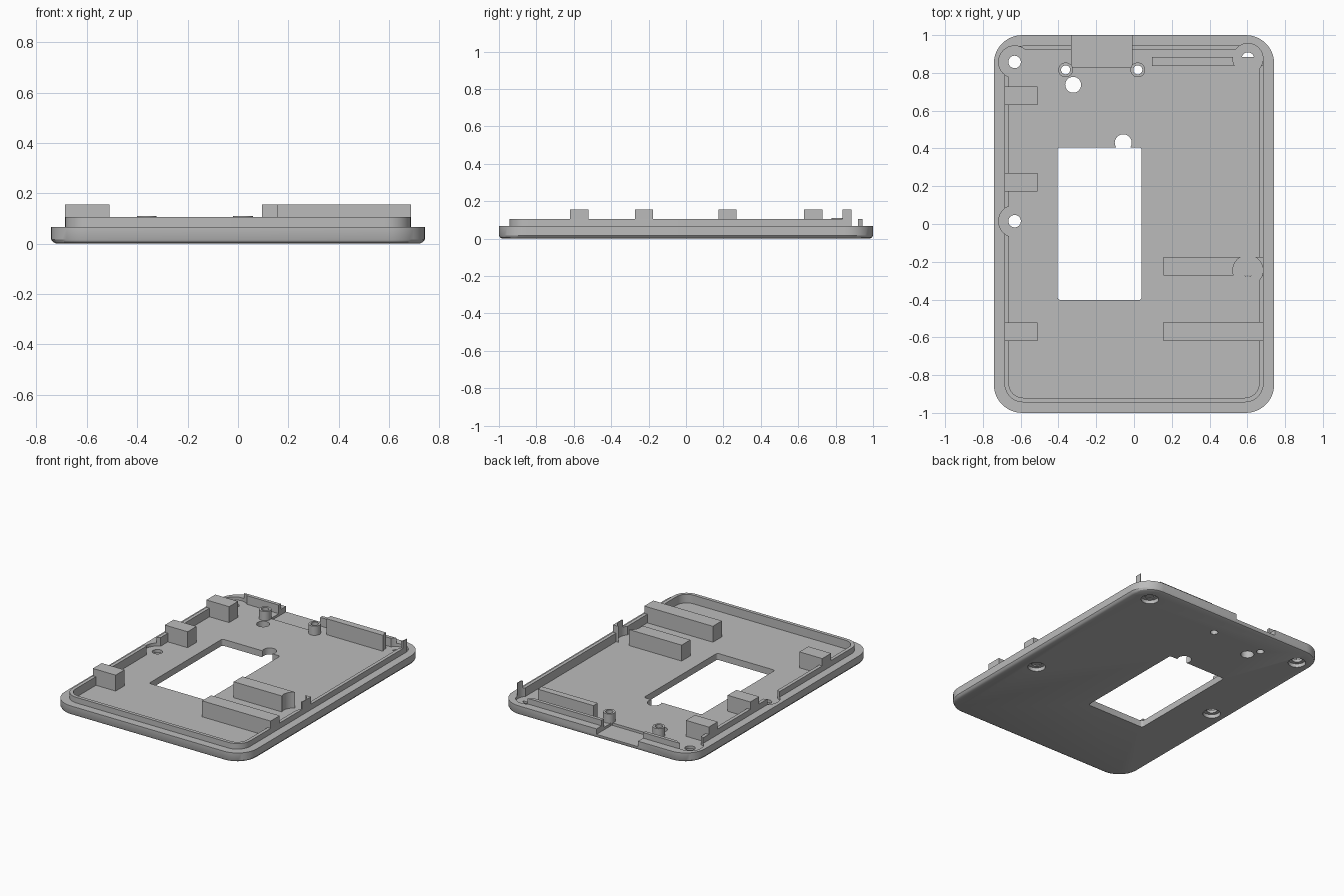
import bpy, bmesh, math

if "Cube" in bpy.data.objects:
    bpy.data.objects.remove(bpy.data.objects["Cube"])

FLOOR, RIM, LIP, TOP = 0.045, 0.066, 0.105, 0.156
grey = bpy.data.materials.new("plain grey")
grey.diffuse_color = (0.5, 0.5, 0.5, 1)
grey.use_nodes = True
grey.node_tree.nodes["Principled BSDF"].inputs["Base Color"].default_value = grey.diffuse_color


def rounded(hx, hy, r, n=10):
    """Outline of a rounded rectangle centred on the origin."""
    pts = []
    for k, (sx, sy) in enumerate([(1, 1), (-1, 1), (-1, -1), (1, -1)]):
        for i in range(n + 1):
            a = math.pi / 2 * (k + i / n)
            pts.append((sx * (hx - r) + r * math.cos(a), sy * (hy - r) + r * math.sin(a)))
    return pts


def loft(name, layers):
    """Closed solid through stacked (outline, z) layers."""
    bm = bmesh.new()
    rings = [[bm.verts.new((x, y, z)) for x, y in pts] for pts, z in layers]
    for a, b in zip(rings, rings[1:]):
        for i in range(len(a)):
            j = (i + 1) % len(a)
            bm.faces.new((a[i], a[j], b[j], b[i]))
    bm.faces.new(rings[0][::-1])
    bm.faces.new(rings[-1])
    bmesh.ops.recalc_face_normals(bm, faces=bm.faces)
    me = bpy.data.meshes.new(name)
    bm.to_mesh(me)
    bm.free()
    me.materials.append(grey)
    ob = bpy.data.objects.new(name, me)
    bpy.context.collection.objects.link(ob)
    return ob


def box(name, x0, x1, y0, y1, z0, z1):
    pts = [(x0, y0), (x1, y0), (x1, y1), (x0, y1)]
    return loft(name, [(pts, z0), (pts, z1)])


def cyl(name, x, y, r, z0, z1, n=32):
    pts = [(x + r * math.cos(2 * math.pi * i / n), y + r * math.sin(2 * math.pi * i / n))
           for i in range(n)]
    return loft(name, [(pts, z0), (pts, z1)])


def cut(ob, *cutters):
    """Subtract the cutters from a part and remove them."""
    for c in cutters:
        m = ob.modifiers.new("cut", 'BOOLEAN')
        m.operation, m.solver, m.object = 'DIFFERENCE', 'EXACT', c
        bpy.context.view_layer.objects.active = ob
        bpy.ops.object.modifier_apply(modifier=m.name)
        bpy.data.objects.remove(c)


def smooth(ob):
    bpy.ops.object.select_all(action='DESELECT')
    ob.select_set(True)
    bpy.context.view_layer.objects.active = ob
    bpy.ops.object.shade_smooth_by_angle(angle=math.radians(30))


# Screw positions: x, y, clearance radius
screws = [(-0.632, 0.858, 0.085), (-0.632, 0.015, 0.085),
          (0.603, 0.876, 0.08), (0.603, -0.245, 0.08)]


def clearances():
    return [cyl("clearance", x, y, r, FLOOR, 0.3) for x, y, r in screws]


def port():
    return box("port", -0.33, -0.01, 0.832, 1.1, 0.028, 0.3)


# Base plate with softened bottom edge
plate = loft("base_plate", [
    (rounded(0.722, 0.982, 0.13), 0), (rounded(0.734, 0.994, 0.142), 0.006),
    (rounded(0.742, 1.0, 0.15), 0.017), (rounded(0.742, 1.0, 0.15), RIM)])
pocket = rounded(0.662, 0.92, 0.075)
cut(plate, loft("pocket", [(pocket, FLOOR), (pocket, 0.3)]), port())

# Window with a round relief at its back edge
win = [(x - 0.182, y + 0.002) for x, y in rounded(0.223, 0.404, 0.015, 4)]
cut(plate, loft("window", [(win, -0.1), (win, 0.3)]),
    cyl("window_relief", -0.057, 0.43, 0.045, -0.1, 0.3),
    cyl("round_hole", -0.322, 0.737, 0.042, -0.1, 0.3))

# Counterbored screw holes
for x, y, r in screws:
    cut(plate, cyl("screw_hole", x, y, 0.033, -0.1, 0.3),
        cyl("counterbore", x, y, 0.056, -0.1, 0.025))
cut(plate, *clearances())

# Standoffs either side of the port
posts = (-0.362, 0.02)
for x in posts:
    cut(plate, cyl("post_hole", x, 0.816, 0.024, -0.1, 0.3))
smooth(plate)
for x in posts:
    post = cyl("standoff", x, 0.816, 0.039, 0.03, 0.109)
    cut(post, cyl("post_hole", x, 0.816, 0.024, -0.1, 0.3))
    smooth(post)

# Raised locating lip
outer = rounded(0.686, 0.944, 0.1)
lip = loft("lip", [(outer, RIM), (outer, LIP)])
cut(lip, loft("lip_inside", [(pocket, -0.1), (pocket, 0.3)]), port(), *clearances())
smooth(lip)

# Left support blocks
for y in (-0.57, 0.222, 0.68):
    box("left_block", -0.686, -0.51, y - 0.049, y + 0.049, FLOOR - 0.01, TOP)

# Right support ribs, relieved around the screws
for x, y0, y1 in [(0.157, -0.62, -0.52), (0.157, -0.272, -0.176), (0.095, 0.837, 0.884)]:
    rib = box("right_rib", x, 0.686, y0, y1, 0.03, TOP)
    if y0 > -0.5:
        sx, sy, r = screws[3] if y0 < 0 else screws[2]
        cut(rib, cyl("clearance", sx, sy, r, FLOOR, 0.3))
    smooth(rib)
